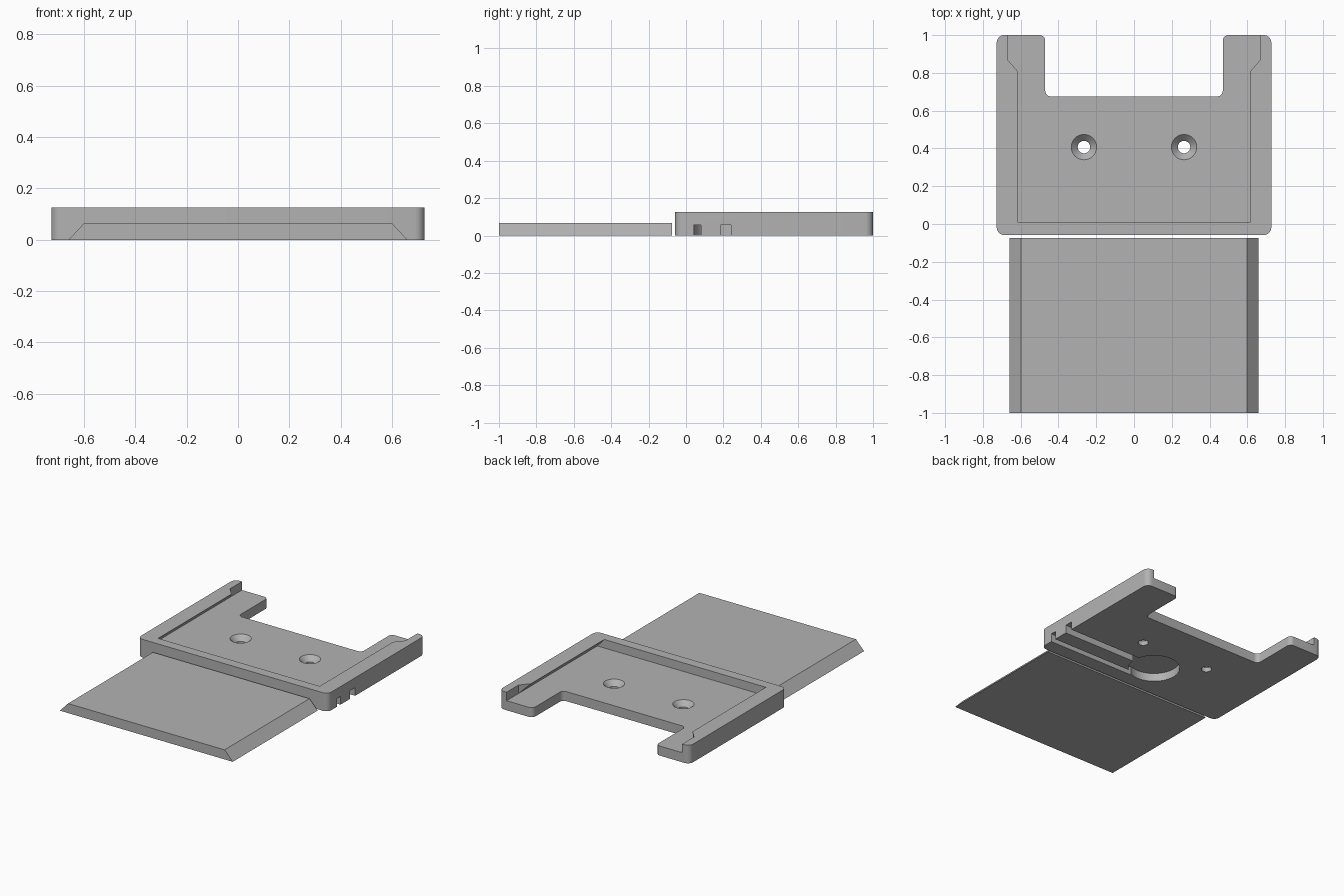
import bpy, bmesh, math
from mathutils import Vector

if "Cube" in bpy.data.objects:
    bpy.data.objects.remove(bpy.data.objects["Cube"])

grey = bpy.data.materials.new("light grey")
grey.diffuse_color = (0.45, 0.45, 0.45, 1)
grey.use_nodes = True
grey.node_tree.nodes["Principled BSDF"].inputs["Base Color"].default_value = grey.diffuse_color

H, FLOOR = 0.125, 0.066      # holder height, recess floor height
DEPTH = 0.057                # depth of the underside channels


def prism(name, pts, to3d, a, b):
    """Closed prism: 2D outline swept from a to b; to3d maps (u, v, w)."""
    bm = bmesh.new()
    lo = [bm.verts.new(to3d(u, v, a)) for u, v in pts]
    hi = [bm.verts.new(to3d(u, v, b)) for u, v in pts]
    n = len(pts)
    bm.faces.new(lo)
    bm.faces.new(hi)
    for i in range(n):
        j = (i + 1) % n
        bm.faces.new((lo[i], lo[j], hi[j], hi[i]))
    return finish(name, bm)


def finish(name, bm):
    bmesh.ops.recalc_face_normals(bm, faces=bm.faces)
    me = bpy.data.meshes.new(name)
    bm.to_mesh(me)
    bm.free()
    me.materials.append(grey)
    ob = bpy.data.objects.new(name, me)
    bpy.context.collection.objects.link(ob)
    return ob


def plan(u, v, w):
    return (u, v, w)


def section(u, v, w):
    return (u, w, v)


def cone(name, x, y, z0, z1, r0, r1, n=48):
    bm = bmesh.new()
    bmesh.ops.create_cone(bm, cap_ends=True, segments=n, radius1=r0,
                          radius2=r1, depth=z1 - z0)
    bmesh.ops.translate(bm, verts=bm.verts, vec=(x, y, (z0 + z1) / 2))
    return finish(name, bm)


def rounded(pts, radii, steps=8):
    """Replace each corner of an outline with a fillet arc."""
    out = []
    for i, r in enumerate(radii):
        p = Vector(pts[i])
        a = (Vector(pts[i - 1]) - p).normalized()
        b = (Vector(pts[(i + 1) % len(pts)]) - p).normalized()
        c = p + (a + b) * r                     # right-angled corners
        for k in range(steps + 1):
            t = k / steps * math.pi / 2
            out.append(tuple(c - b * r * math.cos(t) - a * r * math.sin(t)))
    return out


# Holder plate: U-shaped outline with rounded corners
X, N, Y0, YN = 0.727, 0.47, -0.058, 0.675
outline = [(-X, Y0), (X, Y0), (X, 1), (N, 1), (N, YN), (-N, YN), (-N, 1), (-X, 1)]
radii = [0.04, 0.04, 0.04, 0.03, 0.03, 0.03, 0.03, 0.04]
holder = prism("holder_plate", rounded(outline, radii), plan, 0, H)

# Dovetail recess with undercut sides, then its flared entry
W, B = 0.617, 0.67
over = W - (B - W) / (H - FLOOR) * 0.02
cutters = [prism("recess_cutter", [(-B, FLOOR), (B, FLOOR), (over, H + 0.02), (-over, H + 0.02)],
                 section, 0.01, 1.1)]
cutters.append(prism("entry_cutter", [(-W, 0.81), (W, 0.81), (B, 0.87), (B, 1.1), (-B, 1.1), (-B, 0.87)],
                     plan, FLOOR, H + 0.05))

# Countersunk screw holes
for x in (-0.265, 0.265):
    cutters.append(cone("screw_hole_cutter", x, 0.407, -0.05, 0.1, 0.033, 0.033))
    cutters.append(cone("countersink_cutter", x, 0.407, 0.03, 0.07, 0.0315, 0.071))

# Round underside pocket and two channels leading to the right side
cutters.append(cone("pocket_cutter", 0, 0.2, -0.05, DEPTH, 0.165, 0.165, 64))
for y0, y1, x0 in ((0.04, 0.08, 0.06), (0.185, 0.24, 0.1)):
    cutters.append(prism("channel_cutter", [(x0, y0), (0.9, y0), (0.9, y1), (x0, y1)],
                         plan, -0.05, DEPTH))

for c in cutters:
    m = holder.modifiers.new(c.name, 'BOOLEAN')
    m.operation, m.solver, m.object = 'DIFFERENCE', 'EXACT', c

# Bake the cuts and drop the cutters
dg = bpy.context.evaluated_depsgraph_get()
holder_mesh = bpy.data.meshes.new_from_object(holder.evaluated_get(dg))
holder.modifiers.clear()
holder.data = holder_mesh
for c in cutters:
    bpy.data.objects.remove(c)

# Sliding dovetail plate
prism("slide_plate", [(-0.66, 0), (0.66, 0), (0.598, 0.066), (-0.598, 0.066)],
      section, -1, -0.074)

# Smooth the fillets and holes, keep edges sharp
bpy.ops.object.select_all(action='DESELECT')
holder.select_set(True)
bpy.context.view_layer.objects.active = holder
bpy.ops.object.shade_smooth_by_angle(angle=math.radians(30))
